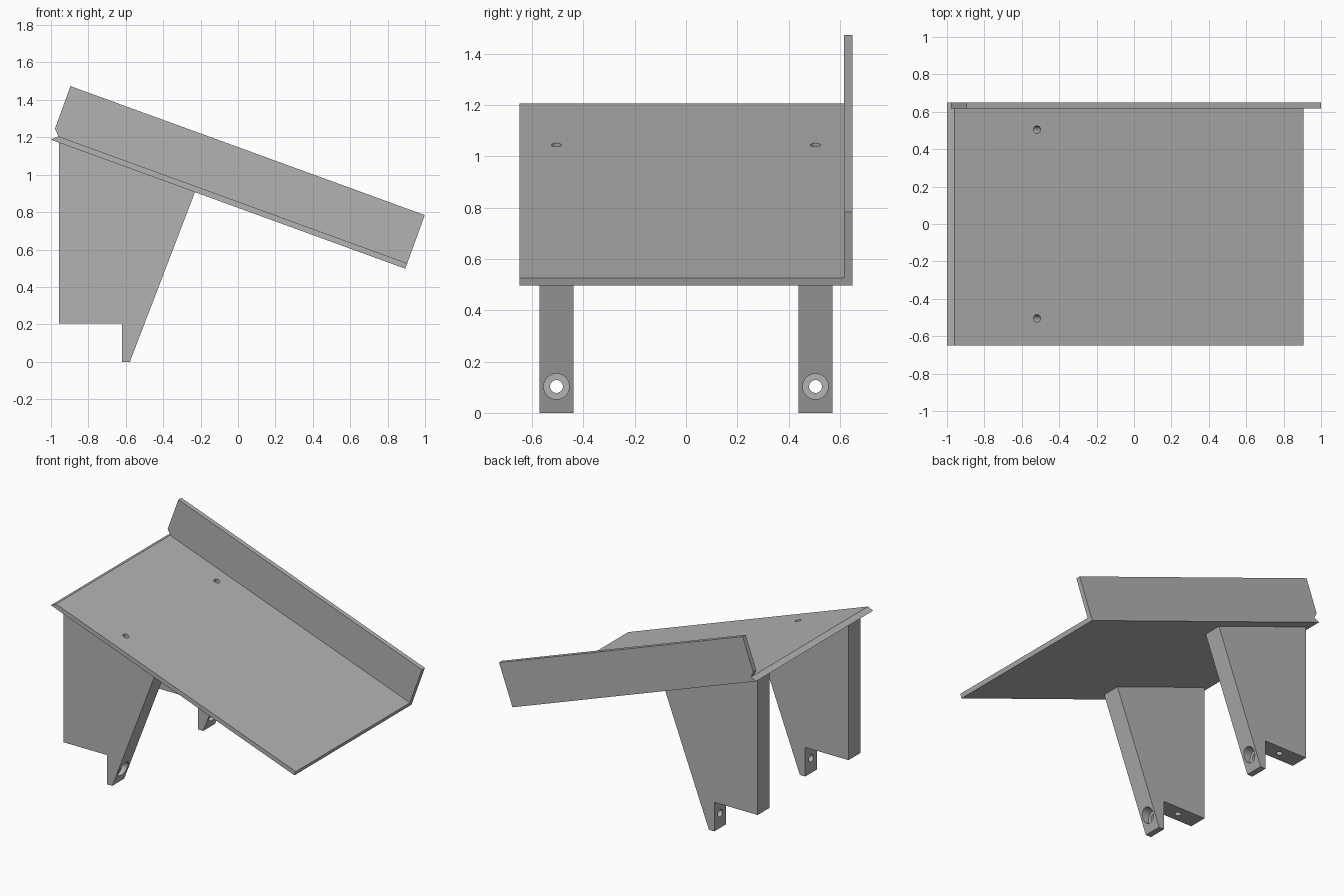
import bpy, bmesh, math
from mathutils import Vector

cube = bpy.data.objects.get("Cube")
if cube:
    bpy.data.objects.remove(cube, do_unlink=True)

# One flat grey for the whole bracket
grey = bpy.data.materials.new("plain grey")
grey.use_nodes = True
colour = (0.45, 0.45, 0.45, 1)
grey.diffuse_color = colour
grey.node_tree.nodes["Principled BSDF"].inputs["Base Color"].default_value = colour

TILT = math.radians(20)
ORIGIN = Vector((-1.0, 1.187))      # low corner of the sloping plate
LENGTH, THICK, LIP = 2.016, 0.031, 0.305


def sloped(along, up):
    """Point measured along and square to the slope, as (x, z)."""
    c, s = math.cos(TILT), math.sin(TILT)
    return (ORIGIN.x + along * c + up * s, ORIGIN.y - along * s + up * c)


def extrude(name, profile, y0, y1):
    """Solid from an (x, z) profile swept between two y values."""
    bm = bmesh.new()
    face = bm.faces.new([bm.verts.new((x, y0, z)) for x, z in profile])
    swept = bmesh.ops.extrude_face_region(bm, geom=[face])
    moved = [v for v in swept["geom"] if isinstance(v, bmesh.types.BMVert)]
    bmesh.ops.translate(bm, verts=moved, vec=(0, y1 - y0, 0))
    bmesh.ops.recalc_face_normals(bm, faces=bm.faces)
    mesh = bpy.data.meshes.new(name)
    bm.to_mesh(mesh)
    bm.free()
    mesh.materials.append(grey)
    obj = bpy.data.objects.new(name, mesh)
    bpy.context.collection.objects.link(obj)
    return obj


def drill(obj, start, end, radius):
    """Cut a round hole between two points."""
    start, end = Vector(start), Vector(end)
    axis = end - start
    bpy.ops.mesh.primitive_cylinder_add(
        vertices=32, radius=radius, depth=axis.length, location=(start + end) / 2,
        rotation=axis.to_track_quat('Z', 'Y').to_euler())
    cutter = bpy.context.object
    cutter.hide_render = True
    cutter.data.materials.append(grey)
    mod = obj.modifiers.new("hole", 'BOOLEAN')
    mod.operation, mod.solver, mod.object = 'DIFFERENCE', 'EXACT', cutter
    bpy.context.view_layer.objects.active = obj
    bpy.ops.object.modifier_apply(modifier=mod.name)
    bpy.data.objects.remove(cutter, do_unlink=True)


# Sloping plate with a bevelled high end
plate = extrude("sloping_plate", [sloped(0, 0), sloped(LENGTH, 0),
                                  sloped(LENGTH, THICK), sloped(THICK, THICK)], -0.65, 0.617)

# Upright lip along the back, notched where the bevel runs through
extrude("back_lip", [sloped(0, 0), sloped(LENGTH, 0), sloped(LENGTH, LIP), sloped(0, LIP),
                     sloped(0, 2 * THICK), sloped(THICK, THICK)], 0.617, 0.65)

# Two legs, each with a bolt tab and a long slanted screw hole
low, high = Vector((-0.79, 0.205)), Vector((-0.52, 1.04))
reach = (high - low) * 0.1
a, b = low - reach, high + reach
under = lambda x: ORIGIN.y - (x - ORIGIN.x) * math.tan(TILT)
for name, y in (("front_leg", -0.505), ("back_leg", 0.505)):
    leg = extrude(name, [(-0.957, under(-0.957)), (-0.957, 0.205), (-0.62, 0.205), (-0.62, 0),
                         (-0.578, 0), (-0.23, under(-0.23))], y - 0.066, y + 0.066)
    drill(leg, (-0.7, y, 0.103), (-0.4, y, 0.103), 0.025)     # bolt hole
    drill(leg, (-0.585, y, 0.103), (-0.4, y, 0.103), 0.05)    # bolt head recess
    for part in (leg, plate):
        drill(part, (a.x, y, a.y), (b.x, y, b.y), 0.02)

# Flat faces with smooth hole walls
bpy.ops.object.select_all(action='DESELECT')
for obj in bpy.context.collection.objects:
    if obj.type == 'MESH' and grey.name in obj.data.materials:
        obj.select_set(True)
        bpy.context.view_layer.objects.active = obj
bpy.ops.object.shade_smooth_by_angle(angle=math.radians(30))
